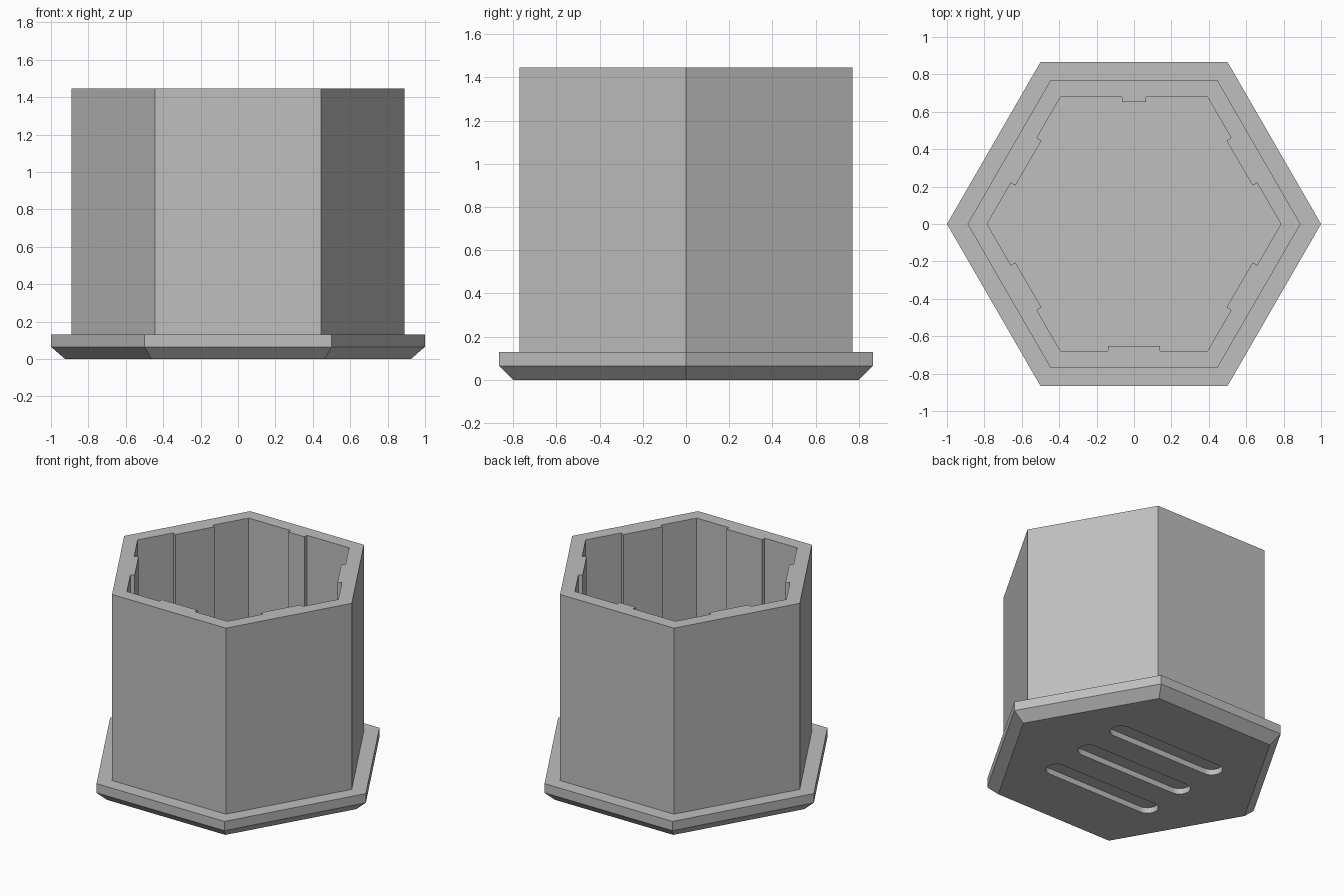
import bpy, bmesh, math
from mathutils import Vector

if "Cube" in bpy.data.objects:
    bpy.data.objects.remove(bpy.data.objects["Cube"])

GREY = (0.52, 0.52, 0.52, 1)
grey = bpy.data.materials.new("plain grey")
grey.use_nodes = True
grey.diffuse_color = GREY
grey.node_tree.nodes["Principled BSDF"].inputs["Base Color"].default_value = GREY


def polar(radius, degrees):
    a = math.radians(degrees)
    return Vector((radius * math.cos(a), radius * math.sin(a)))


def hexagon(radius):
    return [polar(radius, 60 * i) for i in range(6)]


def loft(name, sections):
    """Solid through a stack of (outline, height) sections, bottom to top."""
    bm = bmesh.new()
    rings = [[bm.verts.new((p.x, p.y, z)) for p in pts] for pts, z in sections]
    for low, high in zip(rings, rings[1:]):
        n = len(low)
        for i in range(n):
            j = (i + 1) % n
            bm.faces.new((low[i], low[j], high[j], high[i]))
    bm.faces.new(rings[0][::-1])
    bm.faces.new(rings[-1])
    mesh = bpy.data.meshes.new(name)
    bm.to_mesh(mesh)
    bm.free()
    mesh.materials.append(grey)
    obj = bpy.data.objects.new(name, mesh)
    bpy.context.collection.objects.link(obj)
    return obj


def cut(target, cutter):
    mod = target.modifiers.new("cut", "BOOLEAN")
    mod.operation = "DIFFERENCE"
    mod.solver = "EXACT"
    mod.object = cutter
    bpy.context.view_layer.objects.active = target
    bpy.ops.object.modifier_apply(modifier=mod.name)
    bpy.data.objects.remove(cutter)


def ribbed_outline(radius, depth, wide, narrow):
    """Hexagon with a shallow rib at the middle of each side; the back rib is narrow."""
    apothem = radius * math.cos(math.radians(30))
    points = []
    for i in range(6):
        normal = polar(1, 60 * i + 30)
        along = Vector((-normal.y, normal.x))
        half = narrow if i == 1 else wide
        points.append(polar(radius, 60 * i))
        for dist, side in ((apothem, -half), (apothem - depth, -half),
                           (apothem - depth, half), (apothem, half)):
            points.append(normal * dist + along * side)
    return points


def slot_outline(y, half_length, radius, steps=12):
    """Stadium shape lying along x."""
    points = []
    for cx, start in ((half_length, -90), (-half_length, 90)):
        for i in range(steps + 1):
            points.append(Vector((cx, y)) + polar(radius, start + 180 * i / steps))
    return points


BASE_TOP, TOP = 0.13, 1.445

# Flanged base with a chamfered underside
base = loft("base", [(hexagon(0.925), 0), (hexagon(1), 0.065), (hexagon(1), BASE_TOP)])

# Three blind rounded grooves under the base
for y in (-0.32, 0, 0.32):
    cut(base, loft("groove_cutter", [(slot_outline(y, 0.38, 0.07), -0.1),
                                     (slot_outline(y, 0.38, 0.07), 0.04)]))

# Hexagonal wall, hollowed by a cavity that leaves the ribs standing
wall = loft("wall", [(hexagon(0.89), BASE_TOP), (hexagon(0.89), TOP)])
cavity = ribbed_outline(0.785, 0.028, 0.139, 0.063)
cut(wall, loft("cavity_cutter", [(cavity, BASE_TOP - 0.1), (cavity, TOP + 0.1)]))
